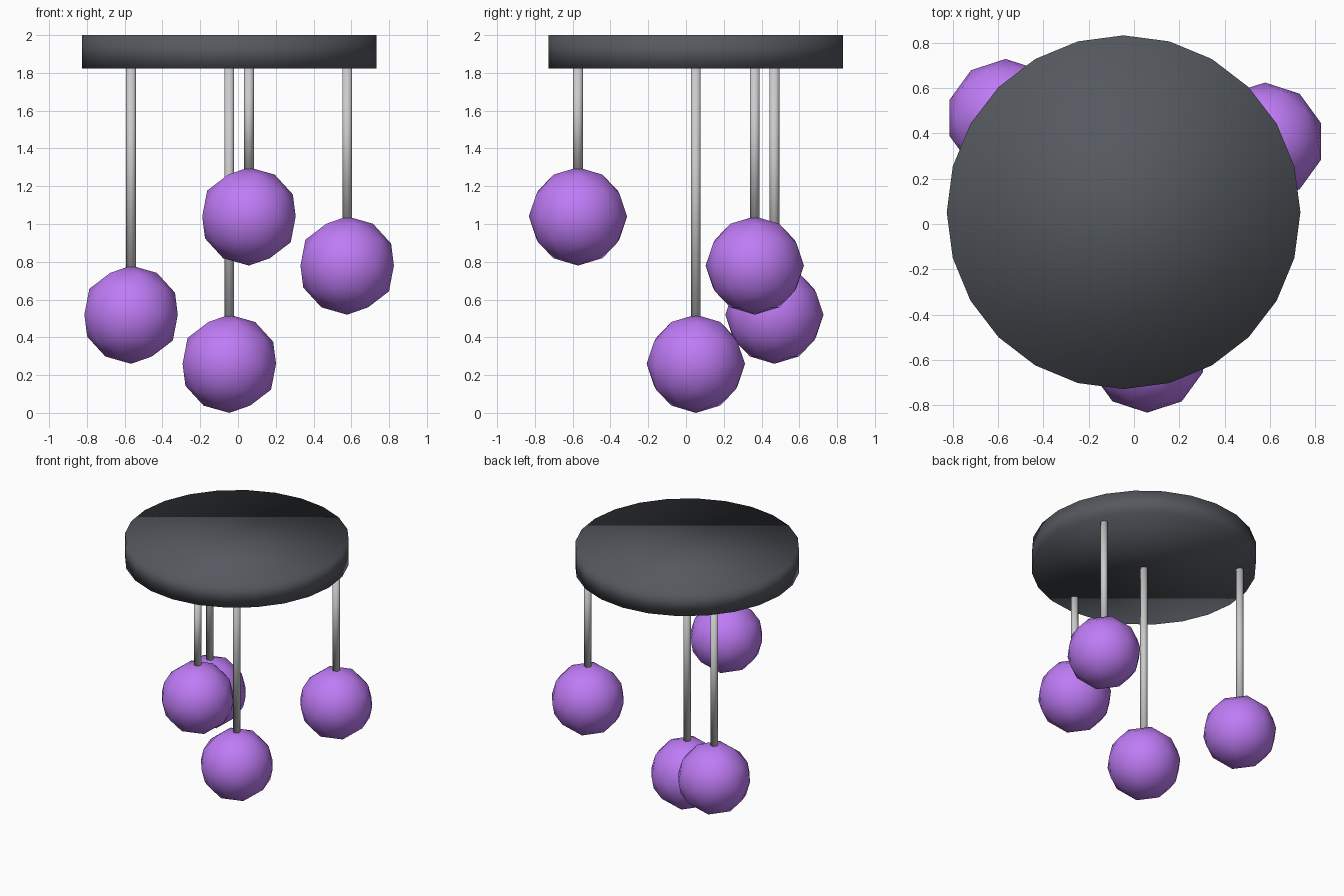
import bpy

if "Cube" in bpy.data.objects:
    bpy.data.objects.remove(bpy.data.objects["Cube"])

CX, CY = -0.046, 0.052       # centre of the ceiling plate
BALL_R, ROD_R = 0.26, 0.026
TOP, PLATE_BOTTOM = 2.0, 1.823


def material(name, color):
    mat = bpy.data.materials.new(name)
    mat.diffuse_color = (*color, 1)
    mat.use_nodes = True
    mat.node_tree.nodes["Principled BSDF"].inputs["Base Color"].default_value = mat.diffuse_color
    return mat


def finish(name, mat=None):
    obj = bpy.context.object
    obj.name = name
    bpy.ops.object.shade_smooth()
    if mat:
        obj.data.materials.append(mat)
    return obj


def upright(name, x, y, z0, z1, radius, sides, mat=None):
    bpy.ops.mesh.primitive_cylinder_add(
        vertices=sides, radius=radius, depth=z1 - z0,
        location=(x, y, (z0 + z1) / 2))
    return finish(name, mat)


charcoal = material("charcoal", (0.09, 0.10, 0.115))
purple = material("purple", (0.52, 0.20, 0.92))

# Round ceiling plate
upright("ceiling_plate", CX, CY, PLATE_BOTTOM, TOP, 0.78, 24, charcoal)

# Pendant balls on rods: offset from the plate centre, ball height
pendants = [(0, 0, 0.26), (-0.52, 0.416, 0.52),
            (0.624, 0.312, 0.78), (0.104, -0.624, 1.04)]
for i, (dx, dy, z) in enumerate(pendants, 1):
    x, y = CX + dx, CY + dy
    upright(f"rod_{i}", x, y, z + BALL_R - 0.02, PLATE_BOTTOM, ROD_R, 12)
    bpy.ops.mesh.primitive_ico_sphere_add(
        subdivisions=2, radius=BALL_R, location=(x, y, z))
    finish(f"pendant_ball_{i}", purple)
